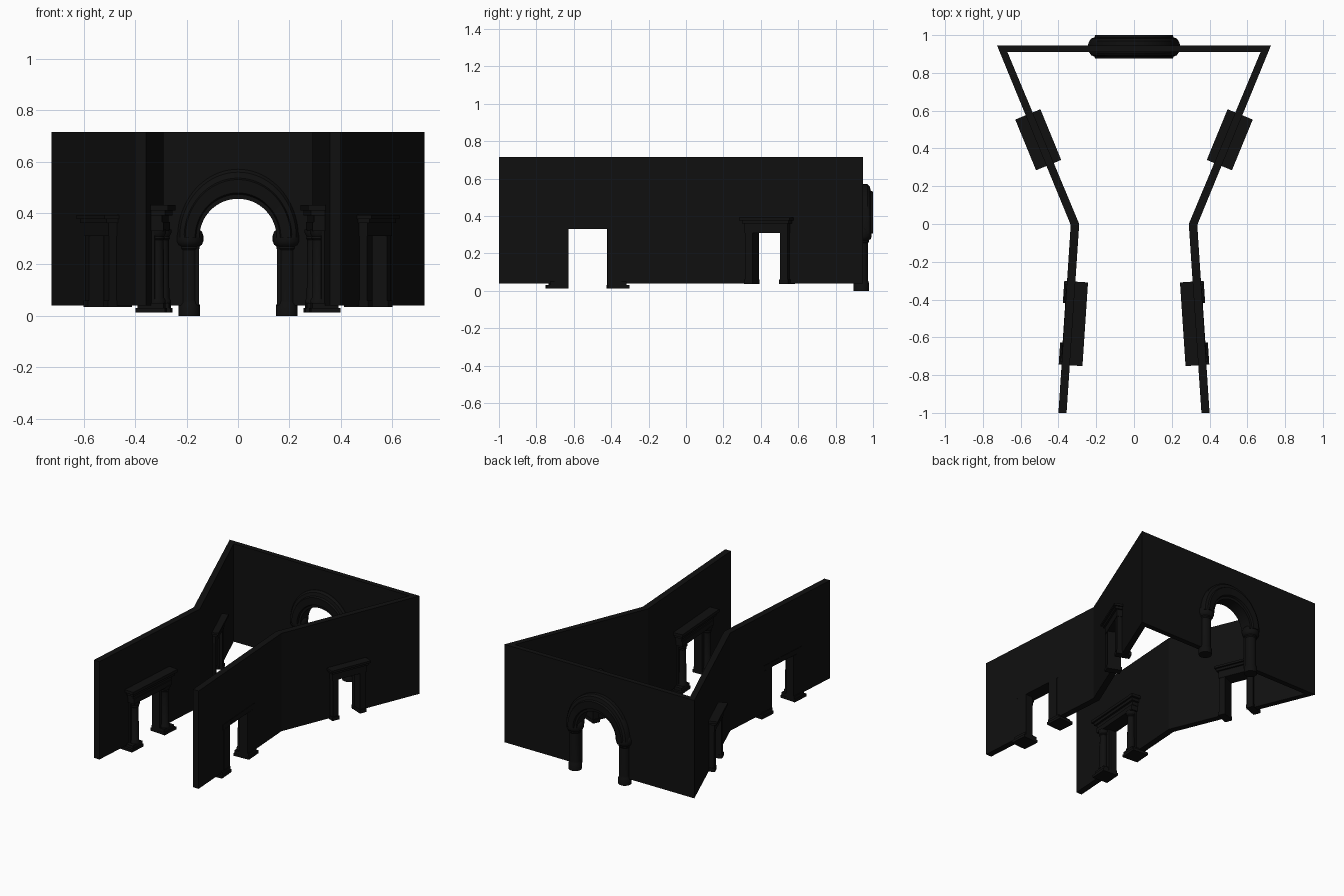
import bpy, bmesh, math
from mathutils import Vector

if "Cube" in bpy.data.objects:
    bpy.data.objects.remove(bpy.data.objects["Cube"])

BLACK = bpy.data.materials.new("soft black")
BLACK.diffuse_color = (0.005, 0.005, 0.005, 1)
BLACK.use_nodes = True
BLACK.node_tree.nodes["Principled BSDF"].inputs["Base Color"].default_value = BLACK.diffuse_color
BOTTOM, TOP = 0.04, 0.715


def finish(name, bm, mirror=True, smooth=False):
    bmesh.ops.recalc_face_normals(bm, faces=bm.faces)
    me = bpy.data.meshes.new(name)
    bm.to_mesh(me)
    bm.free()
    me.materials.append(BLACK)
    ob = bpy.data.objects.new(name, me)
    bpy.context.collection.objects.link(ob)
    if mirror:
        ob.modifiers.new("other side", 'MIRROR').use_mirror_merge = False
    if smooth:
        bpy.context.view_layer.objects.active = ob
        ob.select_set(True)
        bpy.ops.object.shade_smooth_by_angle(angle=math.radians(35))
        ob.select_set(False)
    return ob


def prism(bm, a, b):
    """Solid between two matching outlines."""
    va, vb = [bm.verts.new(p) for p in a], [bm.verts.new(p) for p in b]
    bm.faces.new(va)
    bm.faces.new(vb[::-1])
    n = len(va)
    for i in range(n):
        j = (i + 1) % n
        bm.faces.new((va[i], va[j], vb[j], vb[i]))


def wall(name, outer, inner, hole, mirror=True):
    """Mitred wall panel; hole is an outline in (fraction, z) open at the foot."""
    outline = [(0, BOTTOM)] + hole + [(1, BOTTOM), (1, TOP), (0, TOP)]

    def side(ends):
        p, q = Vector(ends[0]), Vector(ends[1])
        return [(*p.lerp(q, t), z) for t, z in outline]
    bm = bmesh.new()
    prism(bm, side(outer), side(inner))
    finish(name, bm, mirror)


def door_hole(t0, t1, z):
    return [(t0, BOTTOM), (t0, z), (t1, z), (t1, BOTTOM)]


class Frame:
    """Local frame on a wall: u along it, d outward."""
    def __init__(self, centre, along):
        self.c = Vector(centre)
        self.u = Vector(along).normalized()
        self.d = Vector((self.u.y, -self.u.x))
        if self.d.x < 0:
            self.d = -self.d

    def at(self, u, d):
        return self.c + self.u * u + self.d * d

    def box(self, bm, u0, u1, d0, d1, z0, z1):
        plan = [self.at(u0, d0), self.at(u1, d0), self.at(u1, d1), self.at(u0, d1)]
        prism(bm, [(*p, z0) for p in plan], [(*p, z1) for p in plan])

    def pair(self, bm, u0, u1, *rest):
        self.box(bm, u0, u1, *rest)
        self.box(bm, -u1, -u0, *rest)


def lathe(bm, x, y, profile, n=24):
    rings = []
    for r, z in profile:
        rings.append([bm.verts.new((x + r * math.cos(k * math.tau / n),
                                    y + r * math.sin(k * math.tau / n), z)) for k in range(n)])
    for a, b in zip(rings, rings[1:]):
        for k in range(n):
            j = (k + 1) % n
            bm.faces.new((a[k], a[j], b[j], b[k]))
    bm.faces.new(rings[0])
    bm.faces.new(rings[-1])


# walls
wall("passage_wall", [(0.335, -0.005), (0.40, -1.0)], [(0.29, 0), (0.357, -1.0)],
     door_hole(0.415, 0.63, 0.335))
wall("splayed_wall", [(0.335, -0.005), (0.725, 0.945)], [(0.29, 0), (0.67, 0.91)],
     door_hole(0.39, 0.57, 0.32))
arc = [(0.5 - 0.165 * math.cos(a) / 1.45, 0.305 + 0.165 * math.sin(a))
       for a in (k * math.pi / 32 for k in range(33))]
t0, t1 = arc[0][0], arc[-1][0]
wall("back_wall", [(-0.725, 0.945), (0.725, 0.945)], [(-0.67, 0.91), (0.67, 0.91)],
     [(t0, BOTTOM)] + arc + [(t1, BOTTOM)], mirror=False)

# splayed wall door surround, same on both faces
f = Frame((0.507, 0.446), (0.39, 0.95))
bm = bmesh.new()
f.pair(bm, 0.079, 0.122, -0.045, 0.045, 0.035, 0.31)
f.pair(bm, 0.077, 0.127, -0.05, 0.05, 0.035, 0.06)
finish("splayed_door_jambs", bm)
bm = bmesh.new()
f.box(bm, -0.125, 0.125, -0.048, 0.048, 0.31, 0.36)
f.box(bm, -0.135, 0.135, -0.06, 0.06, 0.36, 0.377)
f.box(bm, -0.145, 0.145, -0.072, 0.072, 0.377, 0.392)
finish("splayed_door_cornice", bm)

# passage door surround, columns and cornice on the inner face
f = Frame((0.347, -0.525), (0.067, -1))
bm = bmesh.new()
f.pair(bm, 0.105, 0.18, -0.035, 0.025, 0.03, 0.33)
finish("passage_door_jambs", bm)
bm = bmesh.new()
f.pair(bm, 0.105, 0.222, -0.078, 0.037, 0.012, 0.03)
f.pair(bm, 0.107, 0.205, -0.072, 0.031, 0.03, 0.05)
finish("passage_door_bases", bm)
bm = bmesh.new()
for u in (-0.15, 0.15):
    lathe(bm, *f.at(u, -0.045),
          [(0.031, 0.05), (0.031, 0.06), (0.025, 0.07), (0.023, 0.295),
           (0.027, 0.30), (0.025, 0.308), (0.033, 0.322), (0.033, 0.335)])
finish("passage_door_columns", bm, smooth=True)
bm = bmesh.new()
f.box(bm, -0.19, 0.19, -0.07, 0.024, 0.33, 0.365)
f.box(bm, -0.194, 0.194, -0.064, 0.0, 0.365, 0.39)
f.box(bm, -0.207, 0.207, -0.078, 0.0, 0.39, 0.41)
f.box(bm, -0.222, 0.222, -0.089, 0.0, 0.41, 0.43)
finish("passage_door_cornice", bm)

# round piers under the arch
bm = bmesh.new()
lathe(bm, 0.19, 0.9375,
      [(0.042, 0), (0.042, 0.04), (0.037, 0.05), (0.036, 0.06), (0.036, 0.255),
       (0.041, 0.262), (0.041, 0.27), (0.05, 0.277), (0.055, 0.29), (0.055, 0.312),
       (0.05, 0.327), (0.04, 0.335)], 32)
finish("arch_piers", bm, smooth=True)

# moulded arch: (radial fraction, half depth) swept round the opening
half = [(0, 0.043), (0.15, 0.045), (0.2, 0.058), (0.65, 0.0625),
        (0.7, 0.05), (0.9, 0.045), (1, 0.032)]
loop = half + [(s, -d) for s, d in reversed(half)]
bm = bmesh.new()
rings = []
for k in range(49):
    a = math.pi * k / 48
    rings.append([bm.verts.new(((0.15 + 0.085 * s) * math.cos(a), 0.9375 + d,
                                0.305 + (0.15 + 0.115 * s) * math.sin(a))) for s, d in loop])
for a, b in zip(rings, rings[1:]):
    for i in range(len(loop)):
        j = (i + 1) % len(loop)
        bm.faces.new((a[i], a[j], b[j], b[i]))
bm.faces.new(rings[0])
bm.faces.new(rings[-1])
finish("arch_moulding", bm, mirror=False, smooth=True)
